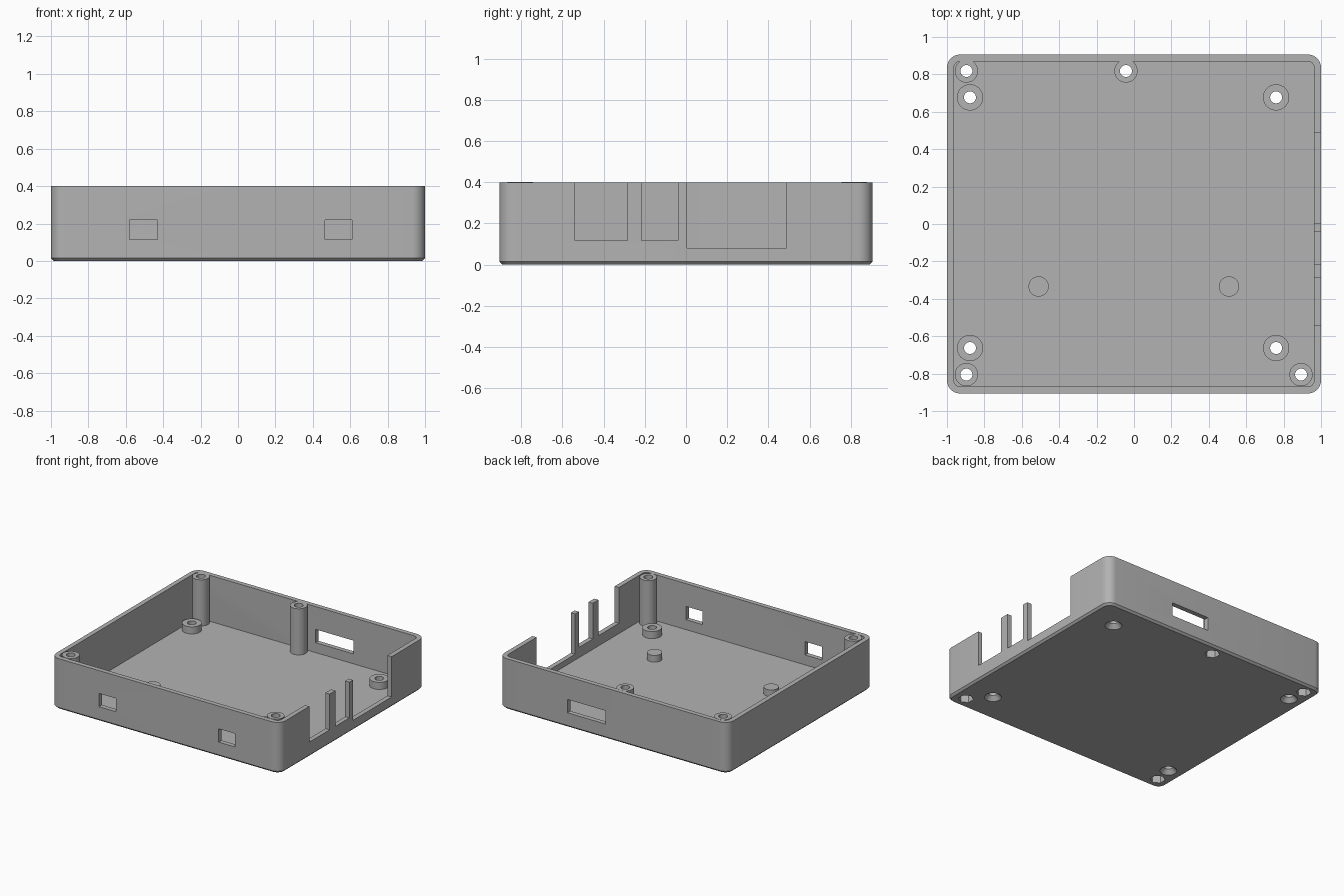
import bpy, bmesh, math
from mathutils import Vector, Matrix

cube = bpy.data.objects.get("Cube")
if cube:
    bpy.data.objects.remove(cube, do_unlink=True)

grey = bpy.data.materials.new("plain grey")
grey.use_nodes = True
grey.diffuse_color = (0.45, 0.45, 0.45, 1)
grey.node_tree.nodes["Principled BSDF"].inputs["Base Color"].default_value = (0.45, 0.45, 0.45, 1)

WALL, FLOOR, TOP = 0.037, 0.037, 0.4
HALF_X, HALF_Y = 1.0, 0.906
HOLE = 0.032


def finish(name, bm):
    bmesh.ops.recalc_face_normals(bm, faces=bm.faces)
    mesh = bpy.data.meshes.new(name)
    bm.to_mesh(mesh)
    bm.free()
    mesh.materials.append(grey)
    ob = bpy.data.objects.new(name, mesh)
    bpy.context.collection.objects.link(ob)
    return ob


def ring(hx, hy, r, steps=8):
    """Rounded rectangle outline."""
    pts = []
    for i, (sx, sy) in enumerate([(1, 1), (-1, 1), (-1, -1), (1, -1)]):
        for k in range(steps + 1):
            a = math.pi / 2 * (i + k / steps)
            pts.append((sx * (hx - r) + r * math.cos(a), sy * (hy - r) + r * math.sin(a)))
    return pts


def loft(name, layers):
    """Closed solid through (outline, z) layers."""
    bm = bmesh.new()
    loops = [[bm.verts.new((x, y, z)) for x, y in pts] for pts, z in layers]
    for a, b in zip(loops, loops[1:]):
        for i in range(len(a)):
            j = (i + 1) % len(a)
            bm.faces.new((a[i], a[j], b[j], b[i]))
    bm.faces.new(loops[0])
    bm.faces.new(loops[-1])
    return finish(name, bm)


def cylinder(name, x, y, z0, z1, r0, r1=None, sides=40):
    bm = bmesh.new()
    bmesh.ops.create_cone(bm, cap_ends=True, segments=sides, radius1=r0,
                          radius2=r0 if r1 is None else r1, depth=z1 - z0,
                          matrix=Matrix.Translation((x, y, (z0 + z1) / 2)))
    return finish(name, bm)


def box(name, lo, hi):
    bm = bmesh.new()
    lo, hi = Vector(lo), Vector(hi)
    bmesh.ops.create_cube(bm, size=1, matrix=Matrix.Translation((lo + hi) / 2)
                          @ Matrix.Diagonal((*(hi - lo), 1)))
    return finish(name, bm)


def cut(ob, cutters):
    for c in cutters:
        m = ob.modifiers.new("cut", "BOOLEAN")
        m.operation, m.solver, m.object = "DIFFERENCE", "EXACT", c


# Tray: chamfered outer body and the cavity inside it
tray = loft("tray", [(ring(HALF_X - 0.015, HALF_Y - 0.015, 0.055), 0),
                     (ring(HALF_X, HALF_Y, 0.07), 0.015),
                     (ring(HALF_X, HALF_Y, 0.07), TOP)])
inner = ring(HALF_X - WALL, HALF_Y - WALL, 0.033)
cutters = [loft("cavity", [(inner, FLOOR), (inner, TOP + 0.1)])]

# Port openings in the +x wall, open at the top
for y0, y1, z in [(-0.54, -0.285, 0.118), (-0.215, -0.04, 0.118), (0.005, 0.487, 0.082)]:
    cutters.append(box("port_cutter", (0.92, y0, z), (1.1, y1, TOP + 0.1)))

# Windows in the front and back walls
for x0, x1, y in [(-0.58, -0.43, -0.9), (0.465, 0.61, -0.9), (0.07, 0.4, 0.9)]:
    cutters.append(box("window_cutter", (x0, y - 0.08, 0.115), (x1, y + 0.08, 0.22)))

parts = [tray]

# Tall screw posts with a hexagonal nut pocket below
for x, y in [(-0.896, 0.818), (-0.043, 0.818), (-0.896, -0.805), (0.893, -0.805)]:
    post = cylinder("screw_post", x, y, 0.02, TOP + 0.001, 0.062)
    holes = [cylinder("post_hole_cutter", x, y, -0.1, TOP + 0.1, HOLE),
             cylinder("nut_cutter", x, y, -0.1, 0.08, 0.055, sides=6)]
    cut(post, holes)
    cutters += holes
    parts.append(post)

# Short standoffs with a countersunk hole below
for x in (-0.877, 0.76):
    for y in (0.677, -0.663):
        standoff = cylinder("standoff", x, y, 0.02, 0.093, 0.07)
        holes = [cylinder("standoff_hole_cutter", x, y, -0.1, 0.2, HOLE),
                 cylinder("countersink_cutter", x, y, -0.001, 0.035, 0.062, HOLE - 0.002)]
        cut(standoff, holes)
        cutters += holes
        parts.append(standoff)

# Solid support pegs
for x in (-0.51, 0.508):
    parts.append(cylinder("support_peg", x, -0.334, 0.02, 0.09, 0.054))

# Apply the cuts, drop the cutters, shade
cut(tray, cutters)
for ob in parts:
    bpy.ops.object.select_all(action="DESELECT")
    bpy.context.view_layer.objects.active = ob
    ob.select_set(True)
    for m in list(ob.modifiers):
        bpy.ops.object.modifier_apply(modifier=m.name)
    bpy.ops.object.shade_smooth_by_angle(angle=math.radians(30))
for c in set(cutters):
    bpy.data.objects.remove(c, do_unlink=True)
